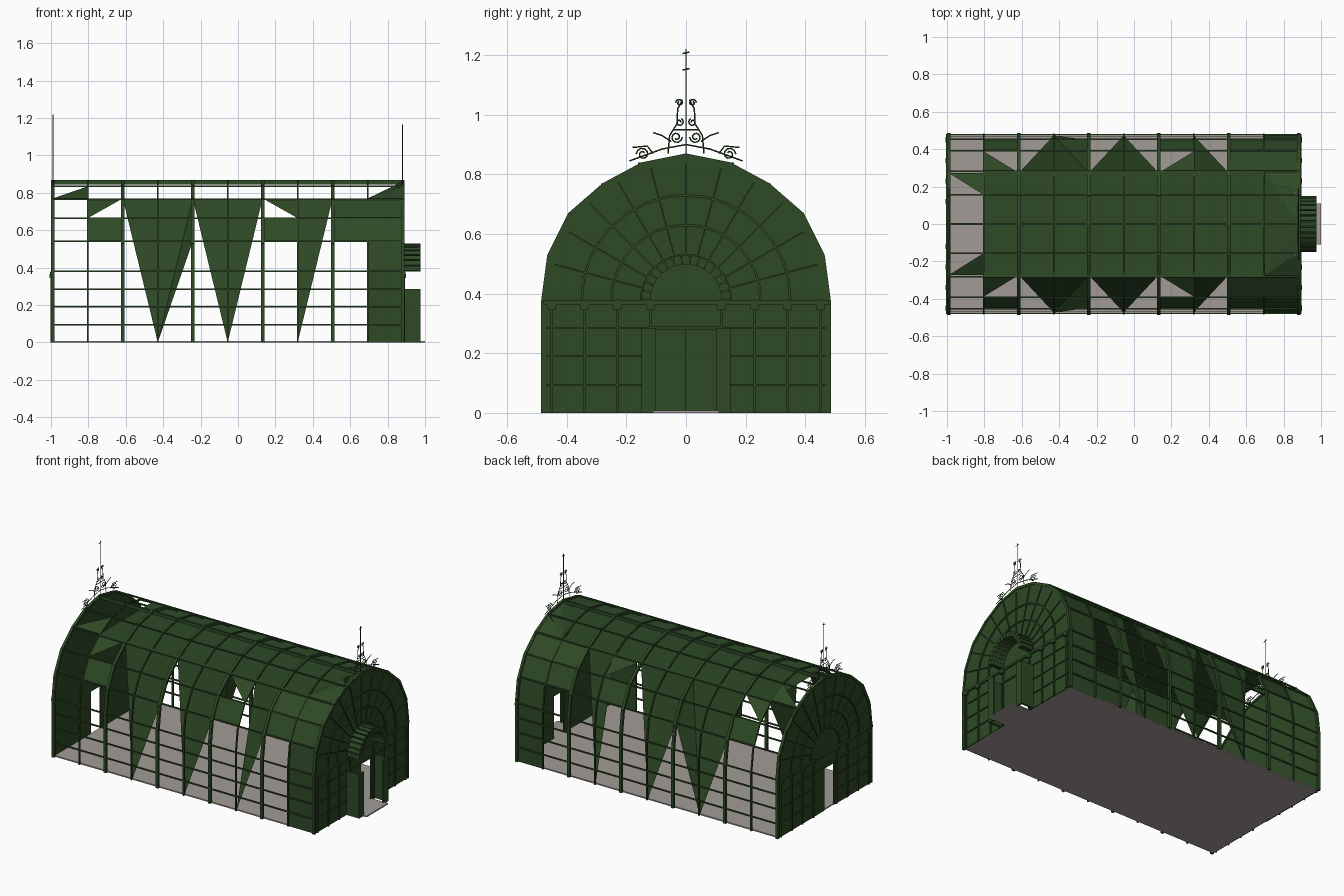
import bpy, bmesh, math
from mathutils import Vector, Matrix

if "Cube" in bpy.data.objects:
    bpy.data.objects.remove(bpy.data.objects["Cube"], do_unlink=True)


def material(name, color):
    m = bpy.data.materials.new(name)
    m.use_nodes = True
    m.diffuse_color = (*color, 1)
    m.node_tree.nodes["Principled BSDF"].inputs["Base Color"].default_value = (*color, 1)
    return m


green = material("dark green", (0.027, 0.068, 0.019))
grey = material("floor grey", (0.36, 0.33, 0.31))

# Half cross-section of the vault as (y, z), from ground to ridge
PROFILE = [(0.485, 0), (0.485, 0.38), (0.465, 0.53), (0.395, 0.67),
           (0.28, 0.77), (0.15, 0.84), (0, 0.87)]
ARCH = PROFILE + [(-y, z) for y, z in reversed(PROFILE[:-1])]
WEST, EAST, BAY = -0.99, 0.88, 0.187
SPRING = 0.38


def wall_y(z):
    for (y0, z0), (y1, z1) in zip(PROFILE, PROFILE[1:]):
        if z <= z1:
            return y0 + (y1 - y0) * (z - z0) / (z1 - z0)
    return 0


def finish(name, bm, mat):
    mesh = bpy.data.meshes.new(name)
    bm.to_mesh(mesh)
    bm.free()
    mesh.materials.append(mat)
    obj = bpy.data.objects.new(name, mesh)
    bpy.context.collection.objects.link(obj)
    return obj


def box(bm, lo, hi):
    lo, hi = Vector(lo), Vector(hi)
    size = Matrix.Diagonal((*(hi - lo), 1))
    bmesh.ops.create_cube(bm, size=1, matrix=Matrix.Translation((lo + hi) / 2) @ size)


def beam(bm, a, b, width, depth, side=(1, 0, 0)):
    a, b, sx = Vector(a), Vector(b), Vector(side)
    axis = b - a
    d = axis.normalized()
    cols = (sx * width, d.cross(sx) * depth, axis)
    rot = Matrix(cols).transposed().to_4x4()
    bmesh.ops.create_cube(bm, size=1, matrix=Matrix.Translation((a + b) / 2) @ rot)


def chain(bm, x, pts, width, depth):
    for p, q in zip(pts, pts[1:]):
        beam(bm, (x, *p), (x, *q), width, depth)


def arc(radius, steps=16, center=SPRING):
    return [(radius * math.cos(math.pi * i / steps),
             center + radius * math.sin(math.pi * i / steps)) for i in range(steps + 1)]


# Floor slab with door step
bm = bmesh.new()
box(bm, (WEST, -0.47, 0), (EAST, 0.47, 0.008))
box(bm, (EAST, -0.11, 0), (1.0, 0.11, 0.008))
finish("floor", bm, grey)

# Arched ribs, alternately heavy and light
bm = bmesh.new()
rib_line = [(y * 0.985, z * 0.99) for y, z in ARCH]
for i in range(11):
    heavy = i % 2 == 0
    chain(bm, WEST + i * BAY, rib_line, 0.018 if heavy else 0.008, 0.016 if heavy else 0.010)
finish("ribs", bm, green)

# Long horizontal rails
bm = bmesh.new()
for z in (0.095, 0.19, 0.285, 0.38, 0.54, 0.665, 0.765, 0.835):
    for s in (-1, 1):
        y = s * wall_y(z) * 0.985
        beam(bm, (WEST, y, z), (EAST, y, z), 0.008, 0.008, (0, 1, 0))
beam(bm, (WEST, 0, 0.857), (EAST, 0, 0.857), 0.012, 0.022, (0, 1, 0))
finish("rails", bm, green)

# Side panels: flat sheets given as (bay, height), mirrored to both sides
EAVE, MID, LOW, TOP = 0.77, 0.665, 0.54, 0.835
panels = [
    [(2, EAVE), (4, EAVE), (3, 0)], [(4, EAVE), (4, LOW), (3, 0)],
    [(4, EAVE), (6, EAVE), (5, 0)], [(7, 0), (7, EAVE), (8, EAVE)],
    [(1, EAVE), (2, EAVE), (1, MID)], [(6, EAVE), (7, EAVE), (7, MID)],
    [(0, EAVE), (1, EAVE), (1, TOP)],
    [(9, EAVE), (10, EAVE), (10, TOP)],
]
for b in (1, 6, 8):
    panels.append([(b, LOW), (b + 1, LOW), (b + 1, MID), (b, MID)])
panels.append([(8, MID), (9, MID), (9, EAVE), (8, EAVE)])
for z0, z1 in ((0, SPRING), (SPRING, LOW), (LOW, MID), (MID, EAVE)):
    panels.append([(9, z0), (10, z0), (10, z1), (9, z1)])
bm = bmesh.new()
for s in (-1, 1):
    for poly in panels:
        vs = [bm.verts.new((WEST + b * BAY, s * wall_y(z) * 0.975, z)) for b, z in poly]
        f = bm.faces.new(vs)
        f.normal_update()
        if f.normal.y * s < 0:
            f.normal_flip()
finish("side_panels", bm, green)

# Flat roof sheet rising to the ridge in the last bay
bm = bmesh.new()
x1, x9 = WEST + BAY, WEST + 9 * BAY
a, b, c, d, e, f, g = [bm.verts.new(p) for p in (
    (x1, -0.28, EAVE), (x9, -0.28, EAVE), (x9, 0.28, EAVE), (x1, 0.28, EAVE),
    (EAST, -0.15, TOP), (EAST, 0, 0.86), (EAST, 0.15, TOP))]
for loop in ((a, b, c, d), (b, e, f), (b, f, c), (c, f, g)):
    bm.faces.new(loop)
finish("roof_panels", bm, green)


# End walls, each with a doorway that has one leaf shut
def end_wall(name, x, out, open_side):
    bm = bmesh.new()
    lo, hi = sorted((0, open_side * 0.1))
    pts = list(ARCH) + [(lo, 0), (lo, 0.28), (hi, 0.28), (hi, 0)]
    face = bm.faces.new([bm.verts.new((x - 0.004, y, z)) for y, z in pts])
    ext = bmesh.ops.extrude_face_region(bm, geom=[face])
    moved = [v for v in ext["geom"] if isinstance(v, bmesh.types.BMVert)]
    bmesh.ops.translate(bm, verts=moved, vec=(0.008, 0, 0))
    bmesh.ops.recalc_face_normals(bm, faces=bm.faces)
    finish(name + "_wall", bm, green)

    # Glazing bars: rings, spokes, mullions and capitals
    bm = bmesh.new()
    xb = x + out * 0.007
    for r in (0.15, 0.25, 0.35):
        chain(bm, xb, arc(r), 0.008, 0.008)
    for i in range(1, 12):
        t = math.pi * i / 12
        u = Vector((0, math.cos(t), math.sin(t)))
        beam(bm, Vector((xb, 0, SPRING)) + u * 0.15,
             Vector((xb, 0, SPRING)) + u * 0.455, 0.006, 0.005)
    beam(bm, (xb, -0.48, SPRING - 0.01), (xb, 0.48, SPRING - 0.01), 0.016, 0.014)
    for s in (-1, 1):
        for y in (0.12, 0.23, 0.34, 0.45):
            beam(bm, (xb, s * y, 0), (xb, s * y, SPRING), 0.01, 0.008)
            box(bm, (xb - 0.012, s * y - 0.014, 0.345), (xb + 0.012, s * y + 0.014, 0.365))
        for z in (0.095, 0.19, 0.285):
            beam(bm, (xb, s * 0.12, z), (xb, s * 0.48, z), 0.006, 0.005)
    beam(bm, (xb, -0.12, 0.285), (xb, 0.12, 0.285), 0.012, 0.012)
    finish(name + "_glazing_bars", bm, green)


end_wall("east", EAST, 1, 1)
end_wall("west", WEST, -1, -1)

# Porch: side walls with front jambs and a block arch above
bm = bmesh.new()
for s in (-1, 1):
    y0, y1 = sorted((s * 0.138, s * 0.15))
    box(bm, (EAST, y0, 0), (0.975, y1, 0.285))
    y0, y1 = sorted((s * 0.1, s * 0.15))
    box(bm, (0.963, y0, 0), (0.975, y1, 0.285))
finish("porch_sides", bm, green)

bm = bmesh.new()
BLOCKS = 15
for i in range(BLOCKS):
    t = math.pi * (i + 0.5) / BLOCKS
    u = Vector((0, math.cos(t), math.sin(t)))
    hub = Vector((0.927, 0, SPRING))
    beam(bm, hub + u * 0.118, hub + u * 0.15, 0.095, 0.024)
chain(bm, 0.927, arc(0.135), 0.085, 0.006)
finish("porch_arch", bm, green)


# Filigree roof crests
def scroll(y, z, r, start, turns):
    n = 14
    return [(y + r * (1 - 0.7 * i / n) * math.cos(start + turns * 2 * math.pi * i / n),
             z + r * (1 - 0.7 * i / n) * math.sin(start + turns * 2 * math.pi * i / n))
            for i in range(n + 1)]


def crest(name, x, tip):
    cu = bpy.data.curves.new(name, "CURVE")
    cu.dimensions = "3D"
    cu.bevel_depth = 0.0025
    cu.bevel_resolution = 0
    half = [
        [(0.0, 0.90), (0.08, 0.885), (0.19, 0.845)],
        [(0.06, 0.87), (0.055, 0.93), (0.03, 0.97), (0.028, 1.02), (0.012, 1.05)],
        [(0.11, 0.87), (0.13, 0.895), (0.18, 0.89)],
        [(0.05, 0.91), (0.08, 0.93), (0.11, 0.94)],
        scroll(0.145, 0.868, 0.022, 0, 1.4),
        scroll(0.032, 0.925, 0.02, math.pi, 1.4),
        scroll(0.022, 1.04, 0.013, 0, 1.2),
        scroll(0.022, 0.975, 0.014, 2, 1.2),
    ]
    lines = [[(s * y, z) for y, z in pts] for s in (-1, 1) for pts in half]
    lines += [[(0, 0.86), (0, tip)], [(-0.012, tip - 0.015), (0.012, tip - 0.01)],
              [(-0.045, 0.95), (0.045, 0.95)]]
    for pts in lines:
        sp = cu.splines.new("POLY")
        sp.points.add(len(pts) - 1)
        for p, (y, z) in zip(sp.points, pts):
            p.co = (x, y, z, 1)
    cu.materials.append(green)
    bpy.context.collection.objects.link(bpy.data.objects.new(name, cu))


crest("east_crest", EAST, 1.165)
crest("west_crest", WEST, 1.22)
